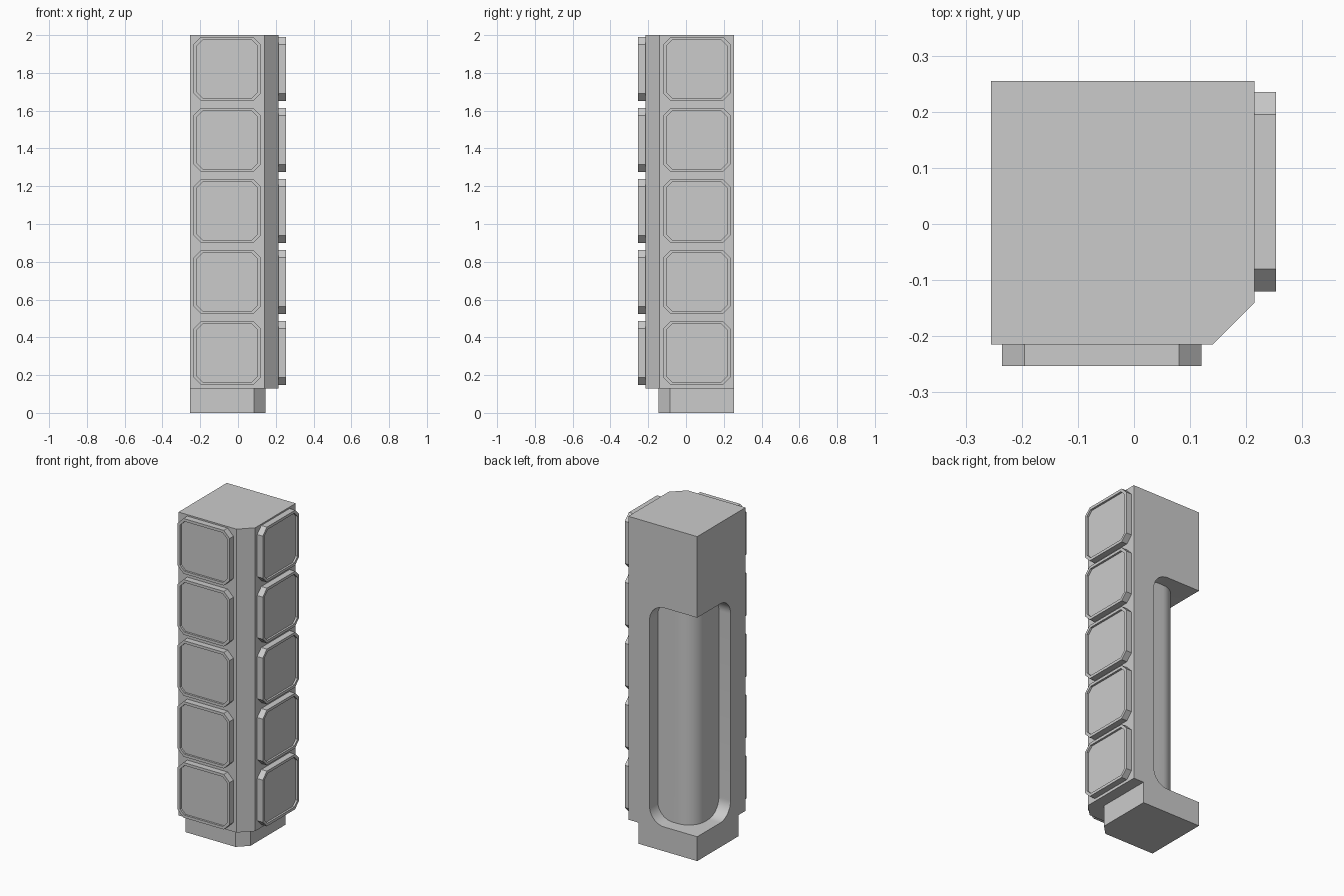
import bpy, bmesh, math
from mathutils import Matrix, Vector

cube = bpy.data.objects.get("Cube")
if cube:
    bpy.data.objects.remove(cube, do_unlink=True)

grey = bpy.data.materials.new("light_grey")
grey.use_nodes = True
colour = (0.6, 0.6, 0.6, 1)
grey.diffuse_color = colour
grey.node_tree.nodes["Principled BSDF"].inputs["Base Color"].default_value = colour

# Mirror across the diagonal plane: swaps the front with the right-hand side
DIAGONAL = Matrix(((0, -1, 0, 0), (-1, 0, 0, 0), (0, 0, 1, 0), (0, 0, 0, 1)))


def prism(name, points, offset, recess=None):
    """Extrude a planar outline; optionally sink a panel into the far cap."""
    bm = bmesh.new()
    face = bm.faces.new([bm.verts.new(p) for p in points])
    new = bmesh.ops.extrude_face_region(bm, geom=[face], use_keep_orig=True)["geom"]
    cap = next(g for g in new if isinstance(g, bmesh.types.BMFace))
    bmesh.ops.translate(bm, vec=offset, verts=cap.verts[:])
    bmesh.ops.recalc_face_normals(bm, faces=bm.faces[:])
    if recess:
        border, depth = recess
        bmesh.ops.inset_region(bm, faces=[cap], thickness=border, use_even_offset=True)
        bmesh.ops.inset_region(bm, faces=[cap], thickness=0.0001, depth=-depth)
    mesh = bpy.data.meshes.new(name)
    bm.to_mesh(mesh)
    bm.free()
    mesh.materials.append(grey)
    obj = bpy.data.objects.new(name, mesh)
    bpy.context.collection.objects.link(obj)
    return obj


def mirrored(obj, name):
    copy = obj.copy()
    copy.data = obj.data.copy()
    copy.name = name
    copy.data.transform(DIAGONAL)
    copy.data.flip_normals()
    bpy.context.collection.objects.link(copy)
    return copy


def arc(cx, cy, r, start, end, steps=12):
    angles = [math.radians(start + (end - start) * i / steps) for i in range(steps + 1)]
    return [(cx + r * math.cos(a), cy + r * math.sin(a)) for a in angles]


def boolean(target, tool, operation):
    mod = target.modifiers.new(tool.name, "BOOLEAN")
    mod.object, mod.operation, mod.solver = tool, operation, "EXACT"
    bpy.context.view_layer.objects.active = target
    bpy.ops.object.modifier_apply(modifier=mod.name)
    bpy.data.objects.remove(tool, do_unlink=True)


def square_column(name, side, chamfer, z0, z1):
    """Square column in the back corner with one chamfered front corner."""
    b = 0.255
    f = side - b
    outline = [(-b, b), (-b, -f), (f - chamfer, -f), (f, -f + chamfer), (f, b)]
    return prism(name, [(x, y, z0) for x, y in outline], (0, 0, z1 - z0))


# Main column and smaller foot
body = square_column("column", 0.47, 0.075, 0.13, 2.0)
boolean(body, square_column("foot", 0.40, 0.06, 0, 0.14), "UNION")

# Grip recess wrapping the back corner, leaving a rounded core
low, high, wall, core, r = 0.15, 1.5, 0.07, 0.175, 0.1
slot = [(-0.4, low)] + arc(wall - r, low + r, r, -90, 0) \
    + arc(wall - r, high - r, r, 0, 90) + [(-0.4, high)]
back_slot = prism("back_slot", [(x, core, z) for x, z in slot], (0, 0.2, 0))
side_slot = mirrored(back_slot, "side_slot")
round_r = 0.11
corner = arc(-core + round_r, core - round_r, round_r, 180, 90) + [(-0.2, 0.2)]
rounding = prism("core_rounding", [(x, y, low) for x, y in corner], (0, 0, high - low))
for cutter in (back_slot, side_slot, rounding):
    boolean(body, cutter, "DIFFERENCE")
bpy.ops.object.select_all(action="DESELECT")
body.select_set(True)
bpy.context.view_layer.objects.active = body
bpy.ops.object.shade_smooth_by_angle(angle=math.radians(30))

# Raised tiles with sunken panels on the two front sides
x0, x1, height, cut = -0.235, 0.12, 0.34, 0.04
for i in range(5):
    z0 = 0.147 + i * 0.376
    z1 = z0 + height
    outline = [(x0 + cut, z0), (x1 - cut, z0), (x1, z0 + cut), (x1, z1 - cut),
               (x1 - cut, z1), (x0 + cut, z1), (x0, z1 - cut), (x0, z0 + cut)]
    tile = prism(f"front_tile_{i + 1}", [(x, -0.215, z) for x, z in outline],
                 (0, -0.038, 0), recess=(0.017, 0.012))
    mirrored(tile, f"side_tile_{i + 1}")
